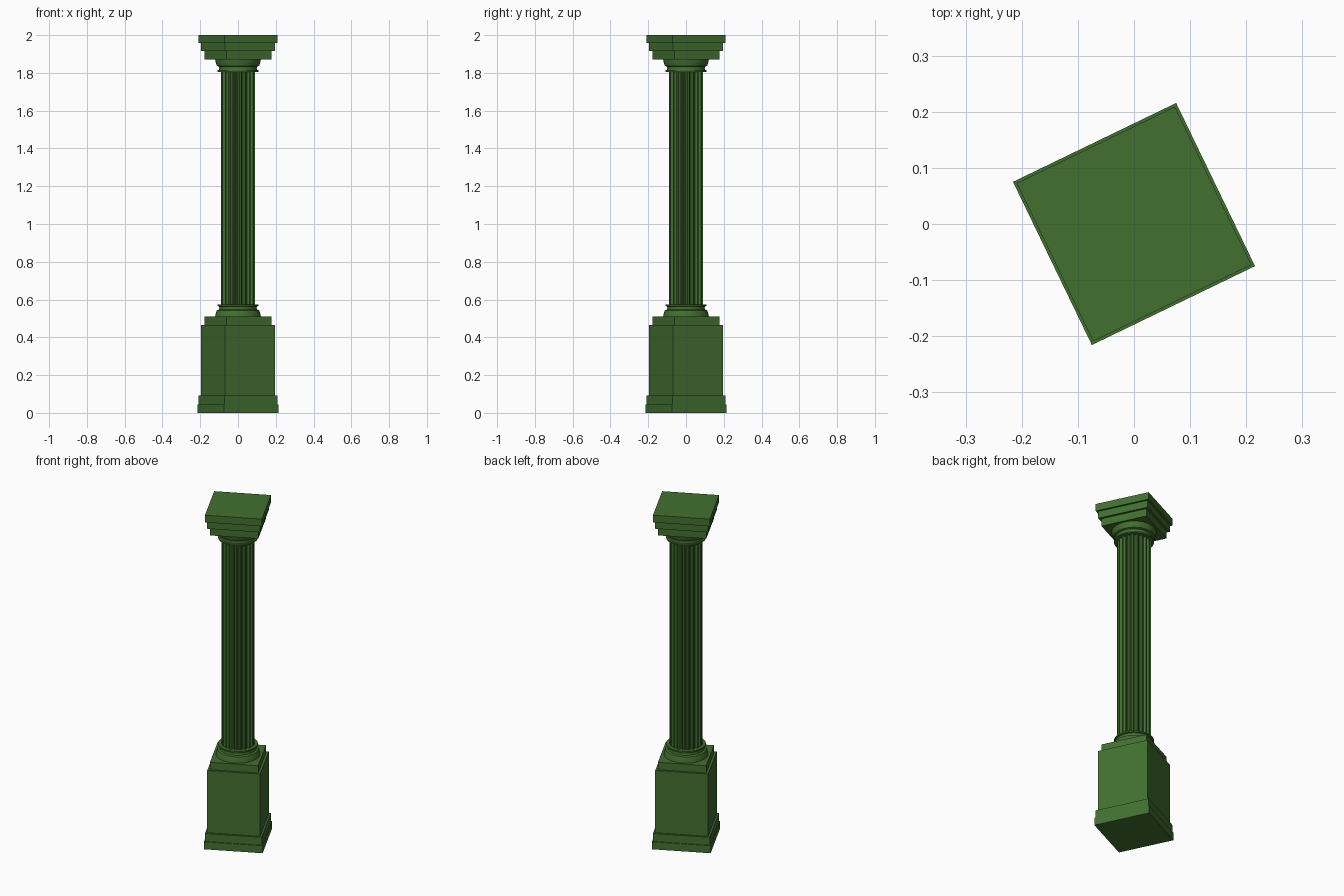
import bpy, bmesh, math

if "Cube" in bpy.data.objects:
    bpy.data.objects.remove(bpy.data.objects["Cube"])

ROT = math.radians(25.8)
mat = bpy.data.materials.new("green_paint")
mat.diffuse_color = (0.055, 0.16, 0.03, 1)
mat.use_nodes = True
mat.node_tree.nodes["Principled BSDF"].inputs["Base Color"].default_value = mat.diffuse_color


def finish(name, bm):
    bmesh.ops.recalc_face_normals(bm, faces=bm.faces)
    me = bpy.data.meshes.new(name)
    bm.to_mesh(me)
    bm.free()
    ob = bpy.data.objects.new(name, me)
    bpy.context.collection.objects.link(ob)
    ob.rotation_euler.z = ROT
    me.materials.append(mat)
    return ob


def loft(name, rings):
    # skin a stack of equal-length rings and cap both ends
    bm = bmesh.new()
    vs = [[bm.verts.new(p) for p in ring] for ring in rings]
    n = len(vs[0])
    for a, b in zip(vs, vs[1:]):
        for i in range(n):
            j = (i + 1) % n
            bm.faces.new((a[i], a[j], b[j], b[i]))
    bm.faces.new(vs[0][::-1])
    bm.faces.new(vs[-1])
    return finish(name, bm)


def square(h, z):
    return [(-h, -h, z), (h, -h, z), (h, h, z), (-h, h, z)]


def circle(r, z, n=32):
    return [(r * math.cos(2 * math.pi * i / n), r * math.sin(2 * math.pi * i / n), z) for i in range(n)]


def smooth(ob):
    bpy.ops.object.select_all(action='DESELECT')
    ob.select_set(True)
    bpy.context.view_layer.objects.active = ob
    bpy.ops.object.shade_smooth_by_angle(angle=math.radians(30))


# Square stepped pedestal and capital
steps = [(0.1615, 0), (0.1565, 0.045), (0.1458, 0.093), (0.133, 0.466)]
tops = [0.045, 0.093, 0.466, 0.51]
loft("pedestal", [square(h, z) for (h, z0), z1 in zip(steps, tops) for z in (z0, z1)])
caps = [(0.133, 1.87, 1.915), (0.1458, 1.915, 1.957), (0.1565, 1.957, 2.0)]
loft("capital_slabs", [square(h, z) for h, a, b in caps for z in (a, b)])

# Round mouldings: same profile below and mirrored above the shaft
profile = [(0.121, 0), (0.119, 0.012), (0.112, 0.033), (0.101, 0.037), (0.099, 0.045),
           (0.101, 0.054), (0.108, 0.056), (0.108, 0.064)]
smooth(loft("base_moulding", [circle(r, 0.51 + z) for r, z in profile]))
smooth(loft("capital_moulding", [circle(r, 1.87 - z) for r, z in profile]))

# Fluted shaft: flat fillets with concave grooves between them
FLUTES, R, DEPTH = 20, 0.0915, 0.011
section = [(0.0, 0), (0.2, 0), (0.3, 0.65), (0.45, 0.95), (0.75, 0.95), (0.9, 0.65)]
section = [(0.0, 0), (0.25, 0), (0.36, 0.7), (0.52, 1), (0.73, 1), (0.89, 0.7)]


def fluted(z):
    ring = []
    for k in range(FLUTES):
        for t, d in section:
            a = 2 * math.pi * (k + t - 0.125) / FLUTES
            r = R - DEPTH * d
            ring.append((r * math.cos(a), r * math.sin(a), z))
    return ring


smooth(loft("fluted_shaft", [fluted(0.57), fluted(1.81)]))
